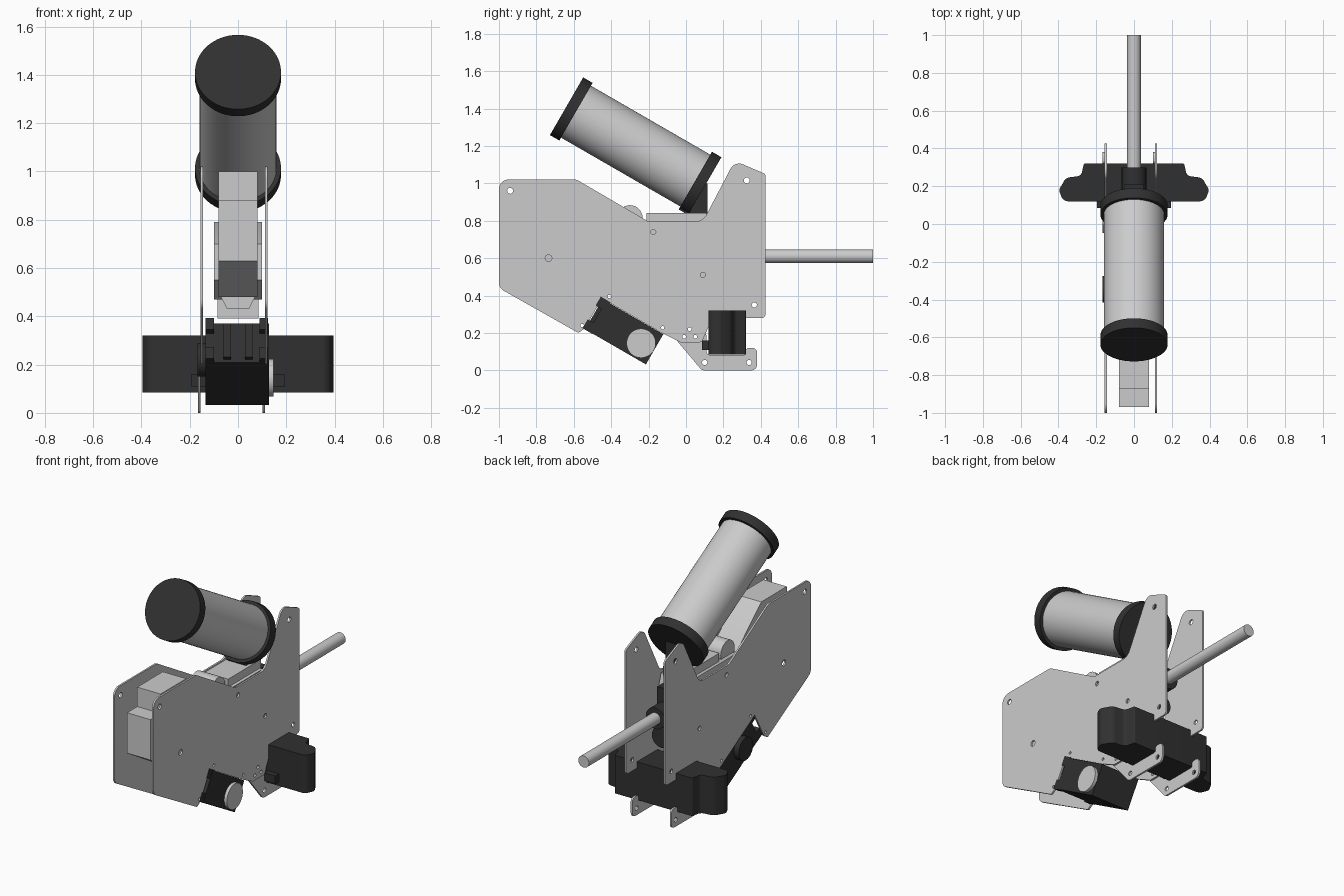
import bpy, bmesh, math
from mathutils import Matrix, Vector

if "Cube" in bpy.data.objects:
    bpy.data.objects.remove(bpy.data.objects["Cube"])

black = bpy.data.materials.new("black")
black.diffuse_color = (0.03, 0.03, 0.03, 1)
black.use_nodes = True
black.node_tree.nodes["Principled BSDF"].inputs["Base Color"].default_value = black.diffuse_color
SIDE = Matrix(((0, 0, 1), (1, 0, 0), (0, 1, 0)))   # profile (y, z), extruded along x
FLAT = Matrix.Identity(3)                          # profile (x, y), extruded along z


def finish(ob, mat=None):
    if mat:
        ob.data.materials.append(mat)
    bpy.ops.object.select_all(action='DESELECT')
    bpy.context.view_layer.objects.active = ob
    ob.select_set(True)
    bpy.ops.object.shade_smooth_by_angle(angle=math.radians(30))
    return ob


def rounded(pts):
    """Replace each (a, b, radius) corner by an arc."""
    out, n = [], len(pts)
    for i, p in enumerate(pts):
        c = Vector(p[:2])
        r = p[2] if len(p) > 2 else 0
        if not r:
            out.append(c)
            continue
        u = (Vector(pts[i - 1][:2]) - c).normalized()
        v = (Vector(pts[(i + 1) % n][:2]) - c).normalized()
        half = u.angle(v) / 2
        t = r / math.tan(half)
        mid = c + (u + v).normalized() * (r / math.sin(half))
        a, b = c + u * t - mid, c + v * t - mid
        for k in range(7):
            d = a.lerp(b, k / 6).normalized() * r
            out.append(mid + d)
    return out


def profile(name, pts, lo, hi, mat=None, holes=(), frame=SIDE):
    """Extruded outline with round holes."""
    cu = bpy.data.curves.new(name, 'CURVE')
    cu.dimensions, cu.fill_mode, cu.extrude = '2D', 'BOTH', (hi - lo) / 2
    loops = [rounded(pts)]
    for y, z, r in holes:
        loops.append([Vector((y + r * math.cos(a * math.pi / 8), z + r * math.sin(a * math.pi / 8)))
                      for a in range(16)])
    for loop in loops:
        s = cu.splines.new('POLY')
        s.points.add(len(loop) - 1)
        for q, c in zip(s.points, loop):
            q.co = (c.x, c.y, 0, 1)
        s.use_cyclic_u = True
    tmp = bpy.data.objects.new(name + "_curve", cu)
    bpy.context.collection.objects.link(tmp)
    bpy.context.view_layer.update()
    me = bpy.data.meshes.new_from_object(tmp.evaluated_get(bpy.context.evaluated_depsgraph_get()))
    bpy.data.objects.remove(tmp)
    bm = bmesh.new()
    bm.from_mesh(me)
    bmesh.ops.remove_doubles(bm, verts=bm.verts, dist=1e-5)
    bmesh.ops.transform(bm, verts=bm.verts, matrix=Matrix.Translation(
        frame @ Vector((0, 0, (lo + hi) / 2))) @ frame.to_4x4())
    bmesh.ops.recalc_face_normals(bm, faces=bm.faces)
    bm.to_mesh(me)
    bm.free()
    ob = bpy.data.objects.new(name, me)
    bpy.context.collection.objects.link(ob)
    return finish(ob, mat)


def rod(name, a, b, r, mat=None, sides=48):
    """Cylinder between two points."""
    a, b = Vector(a), Vector(b)
    bpy.ops.mesh.primitive_cylinder_add(vertices=sides, radius=r, depth=(b - a).length, location=(a + b) / 2)
    ob = bpy.context.object
    ob.name = name
    ob.rotation_euler = (b - a).to_track_quat('Z', 'Y').to_euler()
    return finish(ob, mat)


def box(name, x, y, z, mat=None):
    return profile(name, [(y[0], z[0]), (y[1], z[0]), (y[1], z[1]), (y[0], z[1])], x[0], x[1], mat)


# Side plates
plate = [(-1, 1.02, .05), (-.585, 1.02, .05), (-.2, .795, .06), (.09, .795, .07), (.26, 1.12, .05),
         (.425, 1.05, .02), (.425, .28, .02), (.14, .28, .04), (.085, .15, .02), (-.03, .15, .02),
         (-.13, .2), (-.45, .385), (-.54, .225), (-.575, .2, .015), (-1, .44, .05)]
plate_holes = [(-.94, .96, .016), (-.735, .6, .018), (-.175, .74, .014), (.09, .51, .014),
               (.325, 1.015, .016), (.365, .35, .014), (-.41, .395, .009), (-.555, .24, .009),
               (-.125, .228, .009), (-.01, .18, .01), (.02, .22, .01), (.05, .18, .01)]
# Lower hook brackets bolted to the plates
hook = [(-.05, .16, .01), (.085, 0, .03), (.38, 0, .03), (.38, .12, .025), (.318, .12, .02),
        (.318, .082, .01), (.11, .082, .02), (.11, .19, .02), (.05, .25, .02), (0, .25, .03)]
hook_holes = [(.1, .042, .014), (.337, .042, .014), (-.01, .18, .01), (.02, .22, .01), (.05, .18, .01)]
for side, px, hx in (("left", -.155, -.166), ("right", .112, .101)):
    profile(side + "_plate", plate, px, px + .011, holes=plate_holes)
    profile(side + "_hook_bracket", hook, hx, hx + .011, holes=hook_holes)

# Barrel with front collar
rod("barrel", (0, .1, .61), (0, 1, .61), .036)
rod("barrel_collar", (0, .12, .61), (0, .3, .61), .065, black)
rod("lower_front_tube", (0, .0, .47), (0, .24, .47), .065, black)
box("front_block", (-.05, .05), (.1, .21), (.45, .76), black)

# Inner body between the plates
profile("body_core", [(-.62, .7), (-.35, .79), (.1, .79), (.13, .7), (.13, .47), (-.5, .47), (-.62, .55)], -.1, .1)
box("body_rail", (-.08, .08), (-.21, .11), (.7, .84))
rod("body_hump", (-.075, -.3, .815), (.075, -.3, .815), .068)
box("body_underside", (-.085, .085), (-.3, .05), (.39, .5))
profile("rear_block", [(-.87, .7), (-.87, 1), (-.62, 1), (-.42, .82), (-.35, .7)], -.08, .08)
profile("rear_grip", [(-.97, .63), (-.97, .88), (-.7, .88), (-.5, .72), (-.5, .48), (-.72, .48)], -.08, .08)
profile("grip_end", [(-.08, .5), (.08, .5), (.045, .43), (-.045, .43)], -.68, -.45,
        frame=Matrix(((1, 0, 0), (0, 0, 1), (0, 1, 0))))

# Tilted tank with end caps
top, axis = Vector((0, -.6385, 1.412)), Vector((0, math.cos(math.pi / 6), -.5))
rod("tank", top + axis * .03, top + axis * .82, .16, sides=64)
rod("tank_top_cap", top, top + axis * .058, .178, black, 64)
rod("tank_bottom_cap", top + axis * .795, top + axis * .853, .178, black, 64)
profile("tank_neck", [(-.035, .86), (.0, .835), (.115, .835), (.115, 1.0), (.06, 1.0)], -.06, .06, black)

# Wide sensor bar across the bottom
half = [(.265, .32, .01), (.28, .255, .03), (.36, .245, .04), (.398, .18, .03), (.375, .12, .04)]
bar = half + [(-p[0], *p[1:]) for p in reversed(half)]
profile("sensor_bar", bar, .085, .32, black, frame=FLAT)
for s in (-1, 1):
    box("sensor_tab", sorted((s * .12, s * .195)), (.085, .13), (.11, .16), black)

# Tilted motor with end ears and a round output disc
mid, u, v = Vector((-.3325, .2075)), Vector((.866, -.5)), Vector((.5, .866))


def tilted(name, a0, a1, b0, b1, x0, x1):
    profile(name, [mid + u * a + v * b for a, b in ((a0, b0), (a1, b0), (a1, b1), (a0, b1))], x0, x1, black)


tilted("motor_body", -.165, .19, -.093, .093, -.135, .128)
for x in (-.135, .09):
    tilted("motor_ear", -.2, -.14, .045, .1, x, x + .035)
    tilted("motor_ear", -.2, -.14, -.095, -.04, x, x + .035)
for x in (-.06, .03):
    tilted("motor_rib", -.185, -.15, -.08, .08, x, x + .03)
rod("motor_disc", (.12, -.24, .145), (.147, -.24, .145), .078)
rod("motor_left_hub", (-.168, -.345, .22), (-.13, -.345, .22), .07, black)
